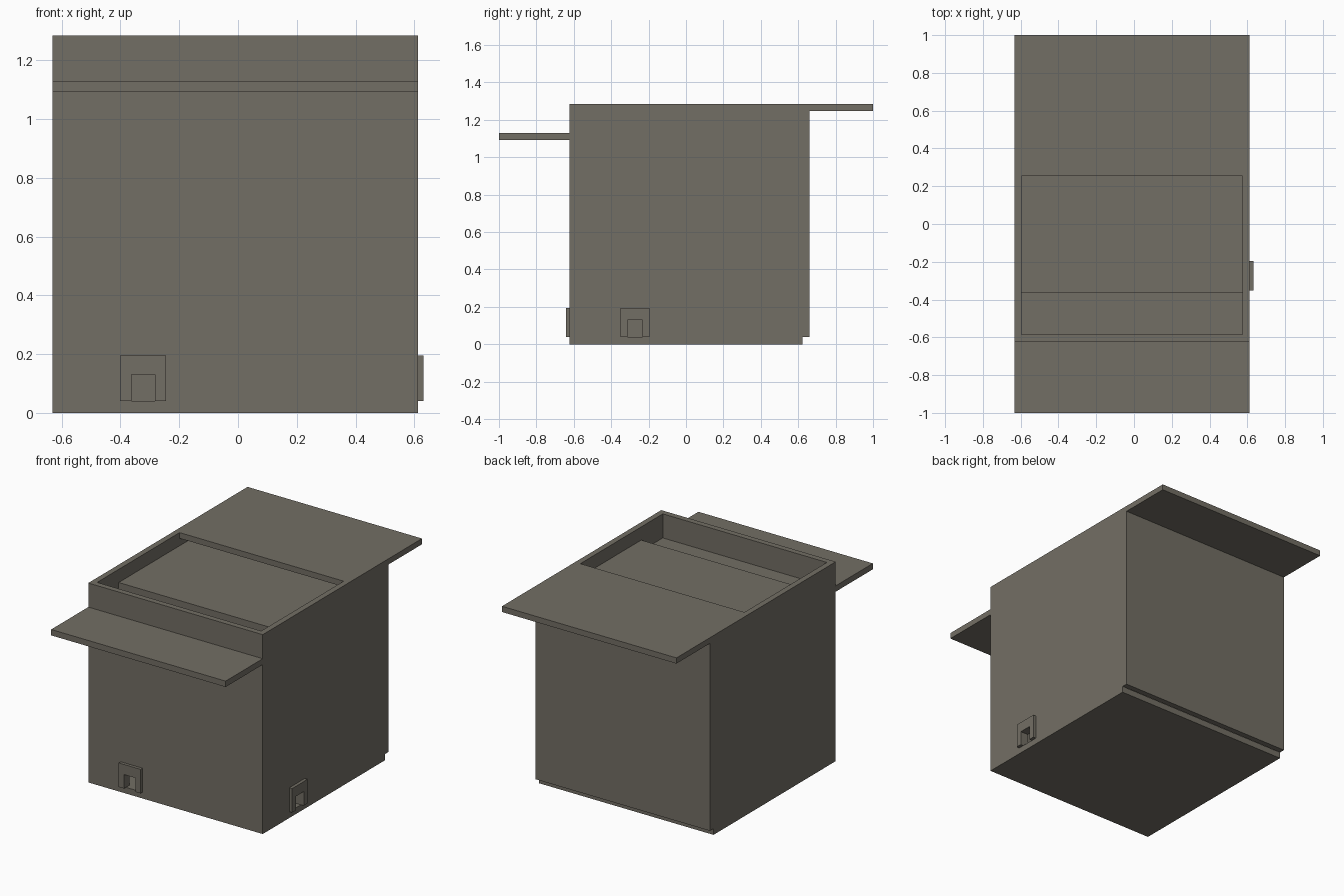
import bpy, bmesh
from mathutils import Vector

if "Cube" in bpy.data.objects:
    bpy.data.objects.remove(bpy.data.objects["Cube"])

mat = bpy.data.materials.new("weathered_wood")
mat.diffuse_color = (0.171, 0.156, 0.128, 1)
mat.use_nodes = True
mat.node_tree.nodes["Principled BSDF"].inputs["Base Color"].default_value = mat.diffuse_color

# Overall dimensions
X0, X1 = -0.632, 0.612
Y0, Y1 = -0.622, 0.622
T = 0.037            # board thickness
TOP, ROOF, BASE = 1.285, 1.248, 0.04


def extrude(name, pts, place, a, b):
    """Extrude a 2D outline between a and b; place(u, v, w) gives the 3D point."""
    bm = bmesh.new()
    face = bm.faces.new([bm.verts.new(place(u, v, a)) for u, v in pts])
    res = bmesh.ops.extrude_face_region(bm, geom=[face])
    move = Vector(place(0, 0, b)) - Vector(place(0, 0, a))
    bmesh.ops.translate(bm, vec=move,
                        verts=[g for g in res["geom"] if isinstance(g, bmesh.types.BMVert)])
    bmesh.ops.recalc_face_normals(bm, faces=bm.faces)
    me = bpy.data.meshes.new(name)
    bm.to_mesh(me)
    bm.free()
    me.materials.append(mat)
    ob = bpy.data.objects.new(name, me)
    bpy.context.collection.objects.link(ob)
    return ob


def along_y(u, v, w):
    return (u, w, v)


def along_x(u, v, w):
    return (w, u, v)


def board(name, x0, x1, y0, y1, z0, z1):
    return extrude(name, [(x0, z0), (x1, z0), (x1, z1), (x0, z1)], along_y, y0, y1)


def doorway(c):
    """Notch outline of a small doorway centred on c, left to right."""
    return [(c - 0.04, BASE), (c - 0.04, 0.13), (c + 0.04, 0.13), (c + 0.04, BASE)]


def frame(c):
    """Upside-down U around the doorway."""
    return [(c - 0.078, BASE)] + doorway(c) + [(c + 0.078, BASE), (c + 0.078, 0.195), (c - 0.078, 0.195)]


DOOR_X, DOOR_Y = -0.323, -0.273

# Base and front wall with doorway
board("base", X0, X1, Y0, Y1, 0, BASE)
extrude("front_wall", [(X0, BASE)] + doorway(DOOR_X) + [(X1, BASE), (X1, TOP), (X0, TOP)],
        along_y, Y0, Y0 + T)

# Side walls, stepped down under the roof; the right one has a doorway
step = [(Y1, BASE), (Y1, ROOF), (0.255, ROOF), (0.255, TOP), (Y0 + T, TOP)]
extrude("left_wall", [(Y0 + T, BASE)] + step, along_x, X0, X0 + T)
extrude("right_wall", [(Y0 + T, BASE)] + doorway(DOOR_Y) + step, along_x, X1 - T, X1)

# Door frames
extrude("front_door_frame", frame(DOOR_X), along_y, Y0 - 0.02, Y0)
extrude("side_door_frame", frame(DOOR_Y), along_x, X1, X1 + 0.02)

# Back panel, roof and front shelf
board("back_panel", X0, X1, Y1 + 0.001, Y1 + T, BASE, ROOF)
board("roof", X0, X1, 0.255, 1.0, ROOF, TOP)
board("front_shelf", X0, X1, -1.0, Y0, 1.092, 1.13)

# Inner ledge and raised inner lid
board("inner_ledge", X0 + T, X1 - T, Y0 + T, Y1, 1.092, 1.13)
board("inner_lid", X0 + T, X1 - T, -0.365, Y1, 1.13, 1.2)
